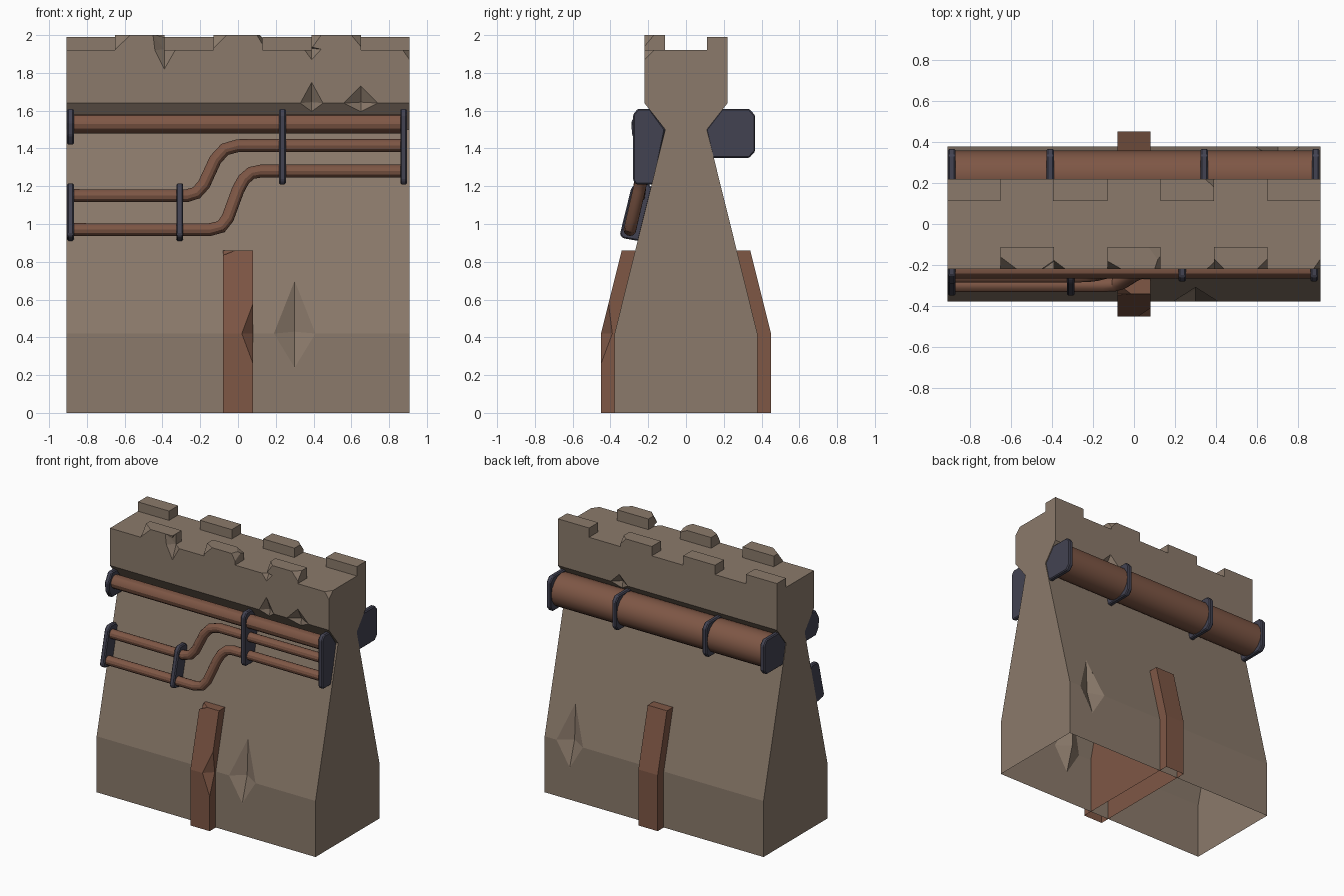
import bpy, bmesh
from mathutils import Vector

if "Cube" in bpy.data.objects:
    bpy.data.objects.remove(bpy.data.objects["Cube"])


def material(name, rgb):
    m = bpy.data.materials.new(name)
    m.diffuse_color = (*rgb, 1)
    m.use_nodes = True
    m.node_tree.nodes["Principled BSDF"].inputs["Base Color"].default_value = m.diffuse_color
    return m


STONE = material("warm stone", (0.258, 0.195, 0.147))
RUST = material("rust brown", (0.21, 0.095, 0.06))
STEEL = material("dark steel", (0.055, 0.055, 0.083))


def finish(name, bm, mat=None):
    bmesh.ops.recalc_face_normals(bm, faces=bm.faces[:])
    me = bpy.data.meshes.new(name)
    bm.to_mesh(me)
    bm.free()
    ob = bpy.data.objects.new(name, me)
    bpy.context.collection.objects.link(ob)
    if mat:
        me.materials.append(mat)
    return ob


def extrude_x(name, profile, x0, x1, mat):
    """Extrude a (y, z) outline along x."""
    bm = bmesh.new()
    f = bm.faces.new([bm.verts.new((x0, y, z)) for y, z in profile])
    r = bmesh.ops.extrude_face_region(bm, geom=[f])
    vs = [v for v in r["geom"] if isinstance(v, bmesh.types.BMVert)]
    bmesh.ops.translate(bm, verts=vs, vec=(x1 - x0, 0, 0))
    return finish(name, bm, mat)


def cut(ob, pts):
    """Subtract the convex hull of some points."""
    bm = bmesh.new()
    for p in pts:
        bm.verts.new(p)
    bmesh.ops.convex_hull(bm, input=bm.verts[:])
    cutter = finish("cutter", bm)
    cutter.hide_render = True
    mod = ob.modifiers.new("cut", "BOOLEAN")
    mod.operation, mod.solver, mod.object = "DIFFERENCE", "EXACT", cutter
    bpy.context.view_layer.objects.active = ob
    bpy.ops.object.modifier_apply(modifier=mod.name)
    bpy.data.objects.remove(cutter)


def cut_box(ob, x0, x1, y0, y1, z0, z1):
    cut(ob, [(x, y, z) for x in (x0, x1) for y in (y0, y1) for z in (z0, z1)])


def chip(ob, corner, d):
    """Knock off a corner, reaching d along each axis."""
    c, d = Vector(corner), Vector(d)
    cut(ob, [c + Vector((d.x, 0, 0)), c + Vector((0, d.y, 0)),
             c + Vector((0, 0, d.z)), c - d * 0.4])


def open_bottom(ob):
    bm = bmesh.new()
    bm.from_mesh(ob.data)
    low = [f for f in bm.faces if all(v.co.z < 0.001 for v in f.verts)]
    bmesh.ops.delete(bm, geom=low, context="FACES")
    bm.to_mesh(ob.data)
    bm.free()


def mirrored(half):
    return half + [(-y, z) for y, z in reversed(half)]


# wall body
wall = extrude_x("wall", mirrored([(0.378, 0), (0.378, 0.42), (0.11, 1.5), (0.22, 1.64),
                                   (0.22, 2.0)]), -0.908, 0.908, STONE)

# battlements: walkway, then gaps on both sides
cut_box(wall, -1, 1, -0.112, 0.112, 1.92, 2.1)
for x0, x1 in ((-1, -0.65), (-0.39, -0.13), (0.13, 0.39), (0.65, 1)):
    cut_box(wall, x0, x1, -0.3, -0.1, 1.92, 2.1)
for x0, x1 in ((-0.65, -0.395), (-0.13, 0.13), (0.39, 0.65)):
    cut_box(wall, x0, x1, 0.1, 0.3, 1.92, 2.1)
cut_box(wall, -1, 1, 0.1, 0.3, 1.99, 2.1)

# chipped corners
for c, d in (((-0.65, -0.22, 2), (0.08, 0.06, -0.075)),
             ((-0.13, -0.22, 2), (0.07, 0.04, -0.07)),
             ((0.13, -0.22, 2), (-0.03, 0.09, -0.05)),
             ((0.13, -0.112, 2), (-0.06, -0.08, -0.03)),
             ((0.39, -0.22, 2), (0.05, 0.05, -0.07)),
             ((0.65, -0.22, 2), (-0.05, 0.05, -0.06)),
             ((0.39, 0.22, 1.99), (-0.045, -0.04, -0.05)),
             ((0.908, -0.22, 1.92), (-0.035, 0.05, -0.05))):
    chip(wall, c, d)
cut(wall, [(-0.45, -0.22, 2.001), (-0.44, -0.22, 1.92), (-0.39, -0.22, 1.82), (-0.33, -0.22, 1.925),
           (-0.39, -0.175, 1.925), (-0.385, -0.175, 2.001), (-0.39, -0.32, 1.95)])
cut(wall, [(0.35, -0.22, 1.925), (0.39, -0.22, 1.87), (0.44, -0.22, 1.925),
           (0.39, -0.18, 1.93), (0.39, -0.3, 1.95)])

# dents along wall creases; s is the side (-1 front, 1 back)
for s, x, w, ztop in ((-1, 0.39, 0.06, 1.75), (-1, 0.65, 0.09, 1.73), (1, 0.4, 0.07, 1.71)):
    cut(wall, [(x - w, s * 0.22, 1.64), (x + w, s * 0.22, 1.64), (x, s * 0.22, ztop),
               (x, s * 0.185, 1.595), (x, s * 0.175, 1.645), (x, s * 0.32, 1.63)])
for s, x in ((-1, 0.3), (1, 0.7)):
    cut(wall, [(x - 0.11, s * 0.378, 0.42), (x + 0.11, s * 0.378, 0.42), (x, s * 0.308, 0.7),
               (x, s * 0.378, 0.24), (x, s * 0.32, 0.43), (x, s * 0.6, 0.44)])
open_bottom(wall)

# buttress running through the wall, chipped on the front
rib = extrude_x("buttress", mirrored([(0.45, 0), (0.45, 0.42), (0.34, 0.86)]), -0.08, 0.08, RUST)
cut(rib, [(0.08, -0.41, 0.58), (0.08, -0.45, 0.26), (0.02, -0.45, 0.42),
          (0.08, -0.39, 0.42), (0.16, -0.55, 0.42)])
chip(rib, (-0.08, -0.34, 0.86), (0.065, 0.05, -0.06))
open_bottom(rib)


# pipes
def pipe(name, pts, radius, res=4):
    cu = bpy.data.curves.new(name, "CURVE")
    cu.dimensions = "3D"
    cu.bevel_depth, cu.bevel_resolution, cu.use_fill_caps = radius, res, True
    sp = cu.splines.new("POLY")
    sp.points.add(len(pts) - 1)
    for p, co in zip(sp.points, pts):
        p.co = (*co, 1)
    ob = bpy.data.objects.new(name, cu)
    bpy.context.collection.objects.link(ob)
    cu.materials.append(RUST)
    bpy.ops.object.select_all(action="DESELECT")
    ob.select_set(True)
    bpy.context.view_layer.objects.active = ob
    bpy.ops.object.convert(target="MESH")
    bpy.ops.object.shade_smooth_by_angle()


def bent_pipe(name, xz, y0, y1):
    """Pipe whose depth follows its height from y0 to y1."""
    za, zb = xz[0][1], xz[-1][1]
    pipe(name, [(x, y0 + (y1 - y0) * (z - za) / (zb - za), z) for x, z in xz], 0.034)


pipe("front_top_pipe", [(-0.89, -0.215, 1.53), (0.88, -0.215, 1.53)], 0.05)
bent_pipe("front_middle_pipe", [(-0.89, 1.15), (-0.27, 1.15), (-0.22, 1.165), (-0.18, 1.21),
                                (-0.12, 1.34), (-0.07, 1.395), (0, 1.415), (0.88, 1.415)],
          -0.25, -0.22)
bent_pipe("front_low_pipe", [(-0.89, 0.97), (-0.15, 0.97), (-0.09, 0.985), (-0.055, 1.03),
                             (0, 1.18), (0.03, 1.235), (0.07, 1.27), (0.12, 1.28), (0.88, 1.28)],
          -0.297, -0.225)
pipe("back_pipe", [(-0.89, 0.235, 1.48), (0.89, 0.235, 1.48)], 0.122, 6)


# clamps holding the pipes
def clamp(name, profile, x, t=0.036):
    ob = extrude_x(name, profile, x - t / 2, x + t / 2, STEEL)
    mod = ob.modifiers.new("chamfer", "BEVEL")
    mod.width, mod.segments = 0.007, 1


TALL = [(-0.255, 1.61), (-0.28, 1.58), (-0.28, 1.23), (-0.265, 1.21), (-0.17, 1.21),
        (-0.11, 1.5), (-0.19, 1.61)]
SHORT = [(-0.25, 1.61), (-0.29, 1.54), (-0.285, 1.47), (-0.25, 1.42), (-0.12, 1.42),
         (-0.105, 1.5), (-0.19, 1.61)]
LOW = [(-0.35, 0.945), (-0.335, 0.925), (-0.25, 0.91), (-0.18, 1.19), (-0.2, 1.215),
       (-0.265, 1.215), (-0.29, 1.19)]
BACK = [(0.14, 1.35), (0.335, 1.35), (0.366, 1.385), (0.366, 1.575), (0.335, 1.61),
        (0.19, 1.61), (0.105, 1.5)]
for name, profile, xs in (("tall_clamp", TALL, (0.235, 0.877)), ("short_clamp", SHORT, (-0.887,)),
                          ("low_clamp", LOW, (-0.887, -0.308)),
                          ("back_clamp", BACK, (-0.887, -0.408, 0.342, 0.885))):
    for x in xs:
        clamp(name, profile, x)
